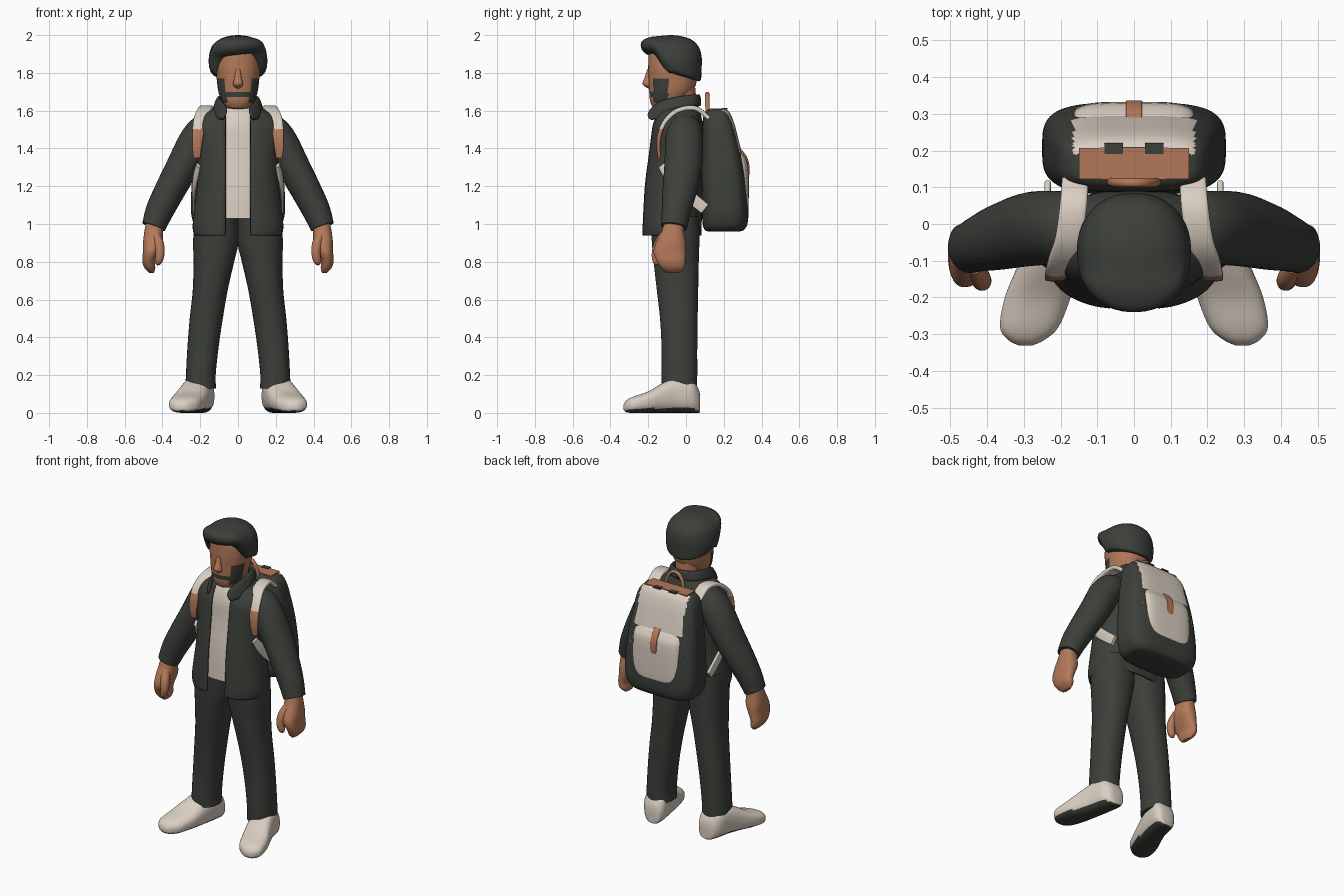
import bpy, bmesh, math
from mathutils import Vector


def material(name, rgb):
    m = bpy.data.materials.new(name)
    m.diffuse_color = (*rgb, 1)
    return m


DARK, SKIN, CREAM = 0, 1, 2
MATS = [material("charcoal", (0.045, 0.050, 0.042)),
        material("tan", (0.45, 0.19, 0.10)),
        material("cream", (0.70, 0.62, 0.54))]
X, Y, Z = Vector((1, 0, 0)), Vector((0, 1, 0)), Vector((0, 0, 1))


def spline(rows, sub):
    """Catmull-Rom interpolation of rows of numbers."""
    out = []
    for i in range(len(rows) - 1):
        p = [rows[max(i - 1, 0)], rows[i], rows[i + 1], rows[min(i + 2, len(rows) - 1)]]
        for k in range(sub):
            t = k / sub
            out.append([0.5 * (2 * b + (c - a) * t + (2 * a - 5 * b + 4 * c - d) * t * t
                               + (3 * b - a - 3 * c + d) * t ** 3) for a, b, c, d in zip(*p)])
    return out + [list(rows[-1])]


def loft(name, rows, color, axis=None, ref=X, power=2.0, seg=32, sub=5,
         mirror=False, rule=None, warp=None, cut=None, thick=0):
    """Skin of rounded rings; each row is x, y, z, half width along ref, half depth."""
    pts = spline(rows, sub)
    bm, rings = bmesh.new(), []
    for i, (x, y, z, rx, ry) in enumerate(pts):
        t = axis or (Vector(pts[min(i + 1, len(pts) - 1)][:3]) - Vector(pts[max(i - 1, 0)][:3])).normalized()
        u = (ref - t * ref.dot(t)).normalized()
        v = t.cross(u)
        ring = []
        for j in range(seg):
            a = 2 * math.pi * (j + 0.5) / seg
            c, s = math.cos(a), math.sin(a)
            co = Vector((x, y, z)) + u * (max(rx, .002) * math.copysign(abs(c) ** (2 / power), c)) \
                + v * (max(ry, .002) * math.copysign(abs(s) ** (2 / power), s))
            ring.append(bm.verts.new(warp(co) if warp else co))
        rings.append(ring)
    for a, b in zip(rings, rings[1:]):
        for j in range(seg):
            k = (j + 1) % seg
            bm.faces.new((a[j], a[k], b[k], b[j]))
    if not cut:
        bm.faces.new(rings[0][::-1])
        bm.faces.new(rings[-1])
    bmesh.ops.recalc_face_normals(bm, faces=bm.faces)
    if cut:
        gone = [f for f in bm.faces if cut(f.calc_center_median())]
        bmesh.ops.delete(bm, geom=gone, context='FACES')
        for v in bm.verts:   # straighten the front edges
            if v.is_boundary and abs(v.co.x) < .11 and v.co.y < -.1:
                v.co.x = math.copysign(.066, v.co.x)
    for f in bm.faces:
        f.material_index = rule(f.calc_center_median(), f.normal) if rule else color
    return finish(name, bm, mirror, thick)


def finish(name, bm, mirror=False, thick=0):
    me = bpy.data.meshes.new(name)
    bm.to_mesh(me)
    bm.free()
    ob = bpy.data.objects.new(name, me)
    bpy.context.collection.objects.link(ob)
    for m in MATS:
        me.materials.append(m)
    if thick:
        s = ob.modifiers.new("thickness", 'SOLIDIFY')
        s.thickness, s.offset = thick, -1
    if mirror:
        ob.modifiers.new("mirror", 'MIRROR').use_clip = False
    return ob


def box(name, center, size, color, mirror=False):
    bm = bmesh.new()
    bmesh.ops.create_cube(bm, size=1)
    for v in bm.verts:
        v.co = Vector(center) + Vector(a * b for a, b in zip(v.co, size))
    for f in bm.faces:
        f.material_index = color
    return finish(name, bm, mirror)


# Shoes with dark soles
loft("shoe", [(.19, .075, .05, .035, .045), (.193, .065, .065, .055, .065), (.2, .03, .09, .075, .09),
              (.215, -.05, .095, .08, .095), (.235, -.12, .08, .085, .08), (.262, -.2, .057, .09, .057),
              (.285, -.28, .043, .08, .043), (.293, -.315, .035, .05, .032), (.295, -.33, .03, .02, .015)],
     CREAM, axis=-Y, power=2.6, mirror=True,
     rule=lambda c, n: DARK if n.z < -.6 and c.z < .03 else CREAM)

# Trousers
loft("trouser_leg", [(.197, -.035, .13, .082, .093), (.197, -.035, .2, .079, .095), (.185, -.035, .35, .083, .095),
                     (.168, -.038, .5, .088, .1), (.147, -.045, .65, .093, .11), (.128, -.052, .8, .108, .12),
                     (.118, -.055, .9, .12, .126), (.115, -.06, 1.04, .118, .13)],
     DARK, axis=Z, power=2.3, mirror=True)

# Shirt and open jacket
loft("shirt", [(0, -.07, 1.03, .2, .142), (0, -.062, 1.2, .2, .142), (0, -.05, 1.4, .2, .13),
               (0, -.045, 1.5, .19, .128), (0, -.04, 1.56, .15, .118), (0, -.035, 1.62, .085, .095)],
     CREAM, axis=Z, power=2.3)
loft("jacket", [(0, -.075, .94, .232, .158), (0, -.075, 1.0, .24, .158), (0, -.065, 1.2, .217, .157),
                (0, -.053, 1.35, .215, .15), (0, -.048, 1.45, .23, .142), (0, -.045, 1.52, .23, .135),
                (0, -.04, 1.575, .19, .12), (0, -.035, 1.61, .135, .105), (0, -.03, 1.64, .1, .09)],
     DARK, axis=Z, power=2.4, seg=64, thick=.015,
     cut=lambda c: abs(c.x) < .07 and c.y < -.08)
loft("collar", [(.083, -.19, 1.555, .01, .008), (.083, -.172, 1.58, .038, .01), (.103, -.12, 1.62, .036, .01),
                (.112, -.04, 1.645, .03, .01), (.08, .04, 1.655, .03, .01), (0, .07, 1.655, .03, .01)],
     DARK, ref=Vector((-.4, 0, 1)), power=3, seg=16, mirror=True)
loft("sleeve", [(.12, -.015, 1.525, .06, .07), (.175, -.01, 1.495, .088, .095), (.225, -.01, 1.43, .093, .1),
                (.29, -.015, 1.31, .087, .1), (.365, -.035, 1.17, .08, .09), (.415, -.052, 1.07, .074, .077),
                (.447, -.064, .985, .063, .07)], DARK, mirror=True)

# Hands
loft("hand", [(.44, -.063, 1.02, .045, .05), (.447, -.07, .96, .049, .06), (.451, -.08, .9, .052, .08),
              (.461, -.086, .85, .043, .086), (.472, -.078, .8, .034, .075), (.466, -.07, .765, .028, .062),
              (.457, -.068, .74, .012, .035)], SKIN, axis=Z, power=2.4, mirror=True)
loft("thumb", [(.435, -.115, .94, .025, .025), (.418, -.145, .89, .027, .027), (.413, -.158, .84, .024, .024),
               (.422, -.155, .8, .02, .02), (.43, -.15, .785, .006, .006)], SKIN, seg=16, mirror=True)


# Head, neck, painted beard
def face_color(c, n):
    beard = abs(c.x) > .055 and -.172 < c.y < -.095 and 1.638 < c.z < 1.765
    moustache = c.y < -.13 and 1.675 < c.z < 1.697 and abs(c.x) < .075
    return DARK if beard or moustache else SKIN


loft("neck", [(0, -.025, 1.5, .075, .075), (0, -.025, 1.62, .075, .08), (0, -.03, 1.72, .08, .08)], SKIN, axis=Z)
loft("head", [(0, -.125, 1.61, .03, .03), (0, -.115, 1.617, .06, .06), (0, -.1, 1.65, .086, .09),
              (0, -.08, 1.7, .104, .115), (0, -.07, 1.76, .112, .128), (0, -.066, 1.84, .118, .134),
              (0, -.07, 1.92, .1, .12), (0, -.07, 1.96, .05, .06)],
     SKIN, axis=Z, power=2.2, seg=72, sub=8, rule=face_color)
loft("nose", [(0, -.195, 1.82, .012, .01), (0, -.2, 1.78, .018, .018), (0, -.205, 1.745, .027, .026),
              (0, -.2, 1.728, .022, .018), (0, -.195, 1.718, .006, .006)], SKIN, axis=Z, seg=16)


# Hair: the lower edge rises over the forehead
def hairline(p):
    k = min(max((p.y + .18) / .08, 0), 1)
    low = 1.895 - .095 * k * k * (3 - 2 * k) - .3 * max(p.y + .08, 0)
    if k < 1:
        low += .12 * p.x
    p.z = 2 - (2 - p.z) * (2 - low) / .24
    return p


loft("hair", [(0, -.06, 1.76, .115, .13), (0, -.065, 1.775, .143, .145), (0, -.075, 1.82, .155, .157),
              (0, -.078, 1.88, .152, .162), (0, -.08, 1.935, .135, .15), (0, -.08, 1.975, .095, .11),
              (0, -.08, 1.995, .045, .05), (0, -.08, 2.0, .004, .004)],
     DARK, axis=Z, power=2.2, seg=48, warp=hairline)


# Backpack body with cream flap
def bag_color(c, n):
    return CREAM if abs(c.x) < .165 and c.y > .19 and 1.36 < c.z and n.y + n.z > .4 else DARK


loft("backpack", [(0, .2, .96, .17, .08), (0, .203, .97, .21, .105), (0, .207, 1.01, .238, .12),
                  (0, .207, 1.1, .25, .122), (0, .195, 1.3, .238, .115), (0, .178, 1.48, .215, .092),
                  (0, .168, 1.56, .198, .078), (0, .165, 1.595, .175, .062), (0, .165, 1.608, .15, .045)],
     DARK, axis=Z, power=3.6, seg=64, rule=bag_color)
loft("backpack_pocket", [(0, .27, 1.03, .13, .04), (0, .272, 1.045, .155, .053), (0, .272, 1.12, .168, .06),
                         (0, .266, 1.3, .167, .064), (0, .25, 1.36, .164, .06), (0, .225, 1.4, .155, .05),
                         (0, .215, 1.415, .145, .04)],
     CREAM, axis=Z, power=4, seg=48)
box("backpack_top_panel", (0, .165, 1.608), (.3, .085, .008), SKIN)
box("top_panel_slot", (.055, .205, 1.61), (.05, .03, .009), DARK, mirror=True)
loft("pocket_buckle_strap", [(0, .325, 1.23, .012, .004), (0, .33, 1.27, .022, .006), (0, .328, 1.32, .022, .006),
                             (0, .31, 1.365, .022, .006), (0, .274, 1.405, .022, .006)],
     SKIN, power=5, seg=16)
box("pocket_side_tab", (.175, .275, 1.265), (.03, .05, .022), SKIN, mirror=True)
loft("carry_handle", [(-.065, .115, 1.595, .012, .01), (-.05, .112, 1.65, .012, .01), (-.02, .112, 1.685, .012, .01),
                      (.02, .112, 1.685, .012, .01), (.05, .112, 1.65, .012, .01), (.065, .115, 1.595, .012, .01)],
     SKIN, ref=Y, seg=12)

# Shoulder straps: cream pad, tan webbing, cream lower strap
loft("shoulder_strap", [(.16, .12, 1.56, .036, .012), (.165, .05, 1.612, .037, .013), (.178, -.04, 1.602, .037, .013),
                        (.2, -.105, 1.55, .035, .012), (.212, -.138, 1.48, .03, .011), (.217, -.146, 1.41, .025, .01),
                        (.218, -.14, 1.35, .018, .009)],
     CREAM, power=4, seg=20, sub=8, mirror=True,
     rule=lambda c, n: SKIN if c.z < 1.505 and c.y < 0 else CREAM)
loft("lower_strap", [(.21, -.13, 1.31, .02, .008), (.226, -.08, 1.24, .03, .009), (.235, -.01, 1.17, .032, .009),
                     (.235, .1, 1.08, .03, .009)], CREAM, ref=Z, power=4, seg=20, mirror=True)

# Smooth shading with sharp edges kept
for ob in bpy.context.collection.objects:
    ob.select_set(True)
    bpy.context.view_layer.objects.active = ob
bpy.ops.object.shade_smooth_by_angle(angle=math.radians(45))
